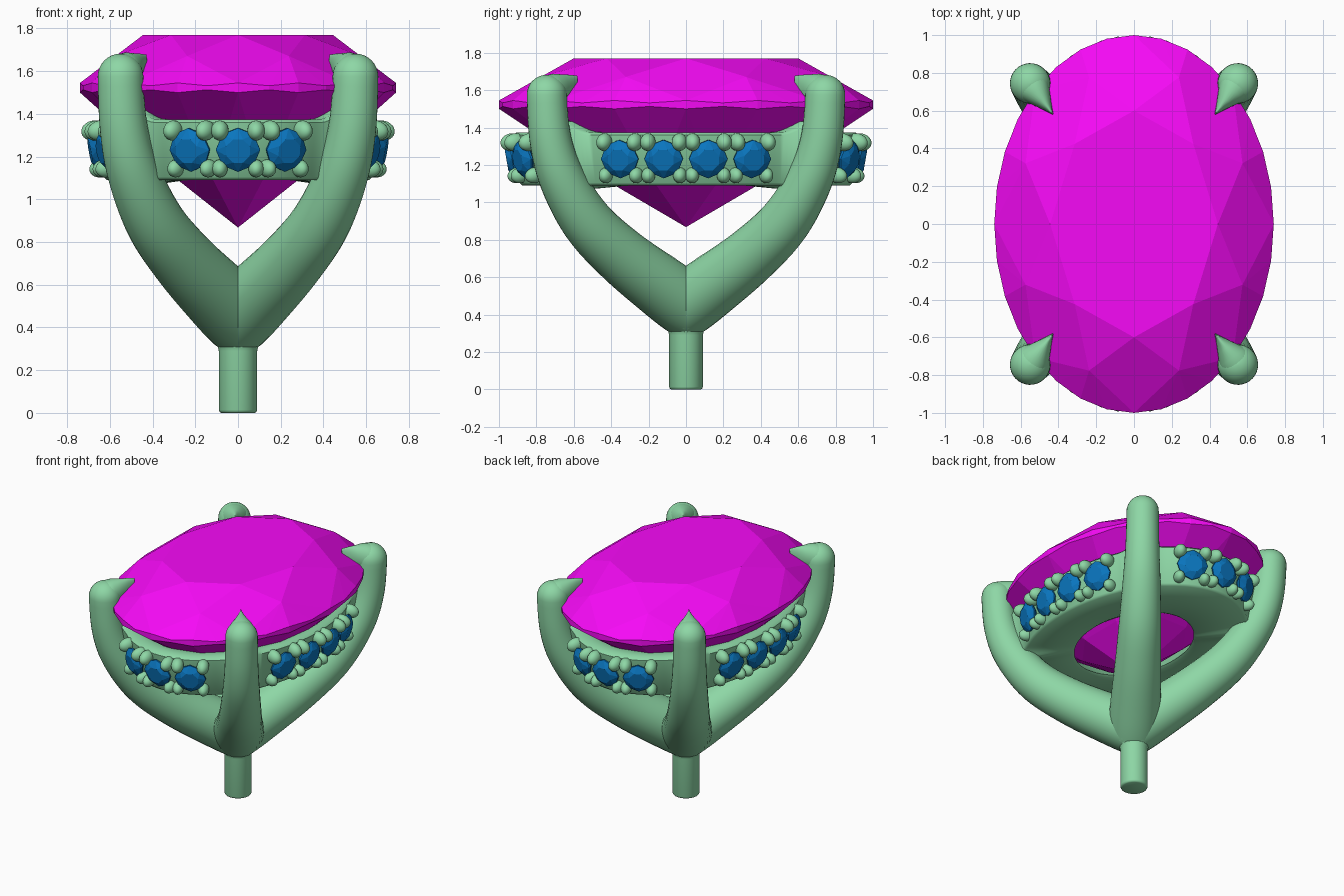
import bpy, bmesh
from math import sin, cos, pi, radians, atan2
from mathutils import Matrix, Vector

if "Cube" in bpy.data.objects:
    bpy.data.objects.remove(bpy.data.objects["Cube"])


def material(name, rgb):
    m = bpy.data.materials.new(name)
    m.diffuse_color = (*rgb, 1)
    m.use_nodes = True
    m.node_tree.nodes["Principled BSDF"].inputs["Base Color"].default_value = m.diffuse_color
    return m


METAL = material("green_metal", (0.27, 0.68, 0.38))
PINK = material("magenta_stone", (0.92, 0.003, 0.92))
BLUE = material("blue_stone", (0.003, 0.18, 0.52))


def finish(name, bm, mat, smooth=None):
    bmesh.ops.recalc_face_normals(bm, faces=bm.faces)
    me = bpy.data.meshes.new(name)
    bm.to_mesh(me)
    bm.free()
    me.materials.append(mat)
    if smooth:
        me.polygons.foreach_set("use_smooth", [True] * len(me.polygons))
        me.set_sharp_from_angle(angle=radians(smooth))
    ob = bpy.data.objects.new(name, me)
    bpy.context.collection.objects.link(ob)
    return ob


def loft(bm, rings, wrap=False):
    """Skin a list of closed point rings; cap the ends unless wrapped."""
    vs = [[bm.verts.new(p) for p in r] for r in rings]
    n = len(vs[0])
    pairs = list(zip(vs, vs[1:])) + ([(vs[-1], vs[0])] if wrap else [])
    for a, b in pairs:
        for i in range(n):
            bm.faces.new((a[i], a[(i + 1) % n], b[(i + 1) % n], b[i]))
    if not wrap:
        bm.faces.new(vs[0])
        bm.faces.new(vs[-1])


def hull_stone(bm, points):
    """Faceted stone: convex hull of its facet corners."""
    vs = [bm.verts.new(p) for p in points]
    bmesh.ops.convex_hull(bm, input=vs)


def circle(n, r, z, turn=0, sx=1.0):
    return [Vector((sx * r * cos(2 * pi * i / n + turn), r * sin(2 * pi * i / n + turn), z))
            for i in range(n)]


# Large oval brilliant-cut stone with a scalloped girdle
SX = 0.74
half = pi / 8
bm = bmesh.new()
hull_stone(bm, circle(8, 0.6, 1.77, 0, SX) + circle(8, 0.84, 1.671, half, SX)
           + circle(16, 1.0, 1.545, 0, SX) + circle(16, 1.0, 1.532, half / 2, SX)
           + circle(16, 1.0, 1.50, 0, SX) + circle(16, 1.0, 1.513, half / 2, SX)
           + circle(8, 0.42, 1.095, half, SX) + [Vector((0, 0, 0.868))])
bmesh.ops.dissolve_limit(bm, angle_limit=radians(0.5), verts=bm.verts, edges=bm.edges)
finish("centre_stone", bm, PINK)

# Stem with a flare into the prong junction
bm = bmesh.new()
profile = [(0.078, 0), (0.086, 0.004), (0.09, 0.014), (0.09, 0.29), (0.096, 0.315),
           (0.112, 0.338), (0.132, 0.36), (0.14, 0.39), (0.13, 0.44), (0.06, 0.5)]
loft(bm, [circle(40, r, z) for r, z in profile])
finish("stem", bm, METAL, 60)

# Four tapered prongs with domed heads and pointed claws
UX, UY = 0.594, 0.804
PATH = [Vector(p) for p in (
    (-0.16, 0.38, 0.17), (-0.01, 0.447, 0.172), (0.17, 0.553, 0.167), (0.43, 0.715, 0.152),
    (0.655, 0.895, 0.139), (0.82, 1.12, 0.124), (0.90, 1.33, 0.112), (0.926, 1.575, 0.107),
    (0.926, 1.80, 0.107))]
CLAW = [(0.96, 1.575, 0.09, 0.098), (0.92, 1.579, 0.1, 0.102), (0.88, 1.588, 0.086, 0.1),
        (0.82, 1.6, 0.053, 0.084), (0.77, 1.612, 0.026, 0.07), (0.722, 1.622, 0.003, 0.055)]


def smooth_path(p, steps):
    """Catmull-Rom samples with tangents; z of each sample is the radius."""
    for k in range(1, len(p) - 2):
        m0, m1 = (p[k + 1] - p[k - 1]) / 2, (p[k + 2] - p[k]) / 2
        for i in range(steps):
            t = i / steps
            yield (p[k] * (2*t**3 - 3*t**2 + 1) + m0 * (t**3 - 2*t**2 + t)
                   + p[k + 1] * (3*t**2 - 2*t**3) + m1 * (t**3 - t**2),
                   p[k] * (6*t*t - 6*t) + m0 * (3*t*t - 4*t + 1)
                   + p[k + 1] * (6*t - 6*t*t) + m1 * (3*t*t - 2*t))


def prong(name, sx, sy):
    u, up = Vector((sx * UX, sy * UY, 0)), Vector((0, 0, 1))
    side = Vector((-u.y, u.x, 0))
    stations = list(smooth_path(PATH, 6))
    for i in range(9):                                   # rounded head
        a = pi / 2 * i / 8.1
        stations.append((Vector((0.926, 1.575 + 0.107 * sin(a), 0.107 * cos(a))),
                         Vector((0, 1, 0))))
    rings = []
    for c, d in stations:
        nrm = (u * d.y - up * d.x).normalized()
        rings.append([u * c.x + up * c.y + (nrm * cos(a) + side * sin(a)) * c.z
                      for a in (2 * pi * i / 32 for i in range(32))])
    bm = bmesh.new()
    loft(bm, rings)
    loft(bm, [[u * s + side * (w * cos(a)) + up * (z + h * sin(a))
               for a in (2 * pi * i / 32 for i in range(32))] for s, z, w, h in CLAW])
    finish(name, bm, METAL, 60)


for sx, sy, label in ((1, -1, "front_right"), (-1, -1, "front_left"),
                      (1, 1, "back_right"), (-1, 1, "back_left")):
    prong(label + "_prong", sx, sy)

# Oval gallery band, swelling into fillets where it meets the prongs
BAND = [(0.55, 0.77, 1.36), (0.57, 0.80, 1.375), (0.645, 0.905, 1.375),
        (0.66, 0.92, 1.36), (0.63, 0.89, 1.105), (0.615, 0.875, 1.09),
        (0.36, 0.48, 1.09), (0.34, 0.46, 1.10)]
PRONG_ANGLE = atan2(0.72 / 0.92, 0.535 / 0.66)


def fillet(d, start, width):
    return min(1, max(0, 1 - (d - start) / width)) ** 2


rings = []
for i in range(240):
    a = 2 * pi * i / 240
    d = abs(atan2(abs(sin(a)), abs(cos(a))) - PRONG_ANGLE)
    out, lift, drop = 0.05 * fillet(d, 0.03, 0.2), 0.06 * fillet(d, 0.03, 0.15), 0.03 * fillet(d, 0.05, 0.12)
    ring = []
    for j, (rx, ry, z) in enumerate(BAND):
        o = out if 2 <= j <= 5 else 0
        dz = lift if j in (1, 2, 3) else -drop if j in (4, 5) else 0
        ring.append(((rx + o) * cos(a), (ry + o) * sin(a), z + dz))
    rings.append(ring)
bm = bmesh.new()
loft(bm, rings, wrap=True)
finish("gallery_band", bm, METAL, 50)

# Small blue stones around the band, each held by four beads
spots = []
for flip in (0, pi):
    spots += [flip + radians(d) for d in (-22.5, -7.4, 7.4, 22.5)]
    spots += [flip + pi / 2 + radians(d) for d in (-19.8, 0, 19.8)]
stones, beads = bmesh.new(), bmesh.new()
TILT = radians(10)
for a in spots:
    n0 = Vector((cos(a) / 0.665, sin(a) / 0.925, 0)).normalized()
    n = n0 * cos(TILT) - Vector((0, 0, sin(TILT)))
    v = n0 * sin(TILT) + Vector((0, 0, cos(TILT)))
    t = v.cross(n)
    frame = Matrix((t, v, n)).transposed().to_4x4()
    frame.translation = Vector((0.664 * cos(a), 0.924 * sin(a), 1.232))
    hull_stone(stones, [frame @ p for p in circle(8, 0.06, 0.036, half)
                        + circle(8, 0.104, 0.006, 0) + circle(8, 0.104, -0.004, 0)
                        + [Vector((0, 0, -0.09))]])
    for i in (-1, 1):
        for j in (-1, 1):
            r = 0.045 if j > 0 else 0.04
            local = Matrix.Translation((i * 0.085, j * 0.09, -0.008))
            bmesh.ops.create_uvsphere(
                beads, u_segments=18, v_segments=12, radius=r,
                matrix=frame @ local @ Matrix.Diagonal((0.92, 1.05, 1.35, 1)))
finish("small_stones", stones, BLUE)
finish("bead_prongs", beads, METAL, 60)
